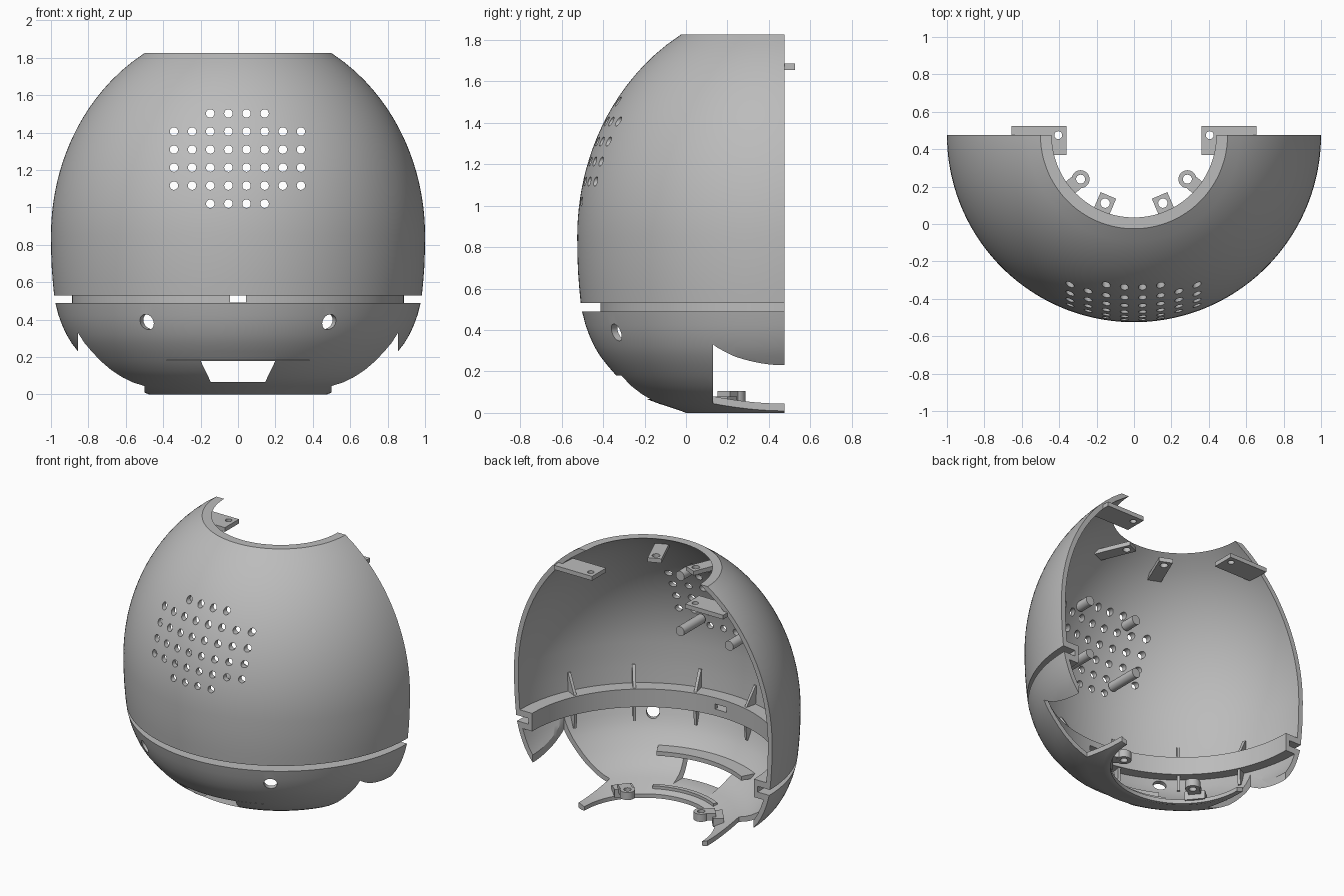
import bpy, bmesh, math
from mathutils import Matrix, Vector

if "Cube" in bpy.data.objects:
    bpy.data.objects.remove(bpy.data.objects["Cube"])

AXIS = 0.475      # y of the revolve axis, which lies in the open back plane
WALL = 0.033

grey = bpy.data.materials.new("shell grey")
grey.use_nodes = True
grey.diffuse_color = (0.5, 0.5, 0.5, 1)
grey.node_tree.nodes["Principled BSDF"].inputs["Base Color"].default_value = (0.5, 0.5, 0.5, 1)


def polar(r, deg, z):
    a = math.radians(deg)
    return Vector((r * math.cos(a), AXIS - r * math.sin(a), z))


def add_revolve(bm, section, start, end, steps):
    """Sweep a closed (radius, z) section around the axis."""
    rings = [[bm.verts.new(polar(r, start + (end - start) * i / steps, z)) for r, z in section]
             for i in range(steps + 1)]
    n = len(section)
    for a, b in zip(rings, rings[1:]):
        for i in range(n):
            j = (i + 1) % n
            bm.faces.new((a[i], a[j], b[j], b[i]))
    bm.faces.new(rings[0])
    bm.faces.new(rings[-1])


def add_box(bm, size, centre, turn=0):
    m = Matrix.Translation(centre) @ Matrix.Rotation(math.radians(turn), 4, 'Z') @ Matrix.Diagonal((*size, 1))
    bmesh.ops.create_cube(bm, size=1, matrix=m)


def add_rod(bm, radius, a, b, sides=24):
    a, b = Vector(a), Vector(b)
    m = Matrix.Translation((a + b) / 2) @ (b - a).to_track_quat('Z', 'Y').to_matrix().to_4x4()
    bmesh.ops.create_cone(bm, cap_ends=True, segments=sides, radius1=radius, radius2=radius,
                          depth=(b - a).length, matrix=m)


def finish(name, bm):
    bmesh.ops.recalc_face_normals(bm, faces=bm.faces)
    mesh = bpy.data.meshes.new(name)
    bm.to_mesh(mesh)
    bm.free()
    mesh.materials.append(grey)
    ob = bpy.data.objects.new(name, mesh)
    bpy.context.collection.objects.link(ob)
    return ob


def select(ob):
    bpy.ops.object.select_all(action='DESELECT')
    ob.select_set(True)
    bpy.context.view_layer.objects.active = ob


def smooth(ob):
    select(ob)
    bpy.ops.object.shade_smooth_by_angle(angle=math.radians(30))


def cut(ob, bm):
    cutter = finish("cutter", bm)
    cutter.hide_render = True
    mod = ob.modifiers.new("cut", 'BOOLEAN')
    mod.operation, mod.solver, mod.object = 'DIFFERENCE', 'EXACT', cutter
    select(ob)
    bpy.ops.object.modifier_apply(modifier=mod.name)
    bpy.data.objects.remove(cutter)


def offset(points):
    """Shift an upward profile inward by the wall thickness."""
    out = []
    for i, (r, z) in enumerate(points):
        p, q = points[max(i - 1, 0)], points[min(i + 1, len(points) - 1)]
        t = Vector((q[0] - p[0], q[1] - p[1])).normalized()
        out.append((r - t.y * WALL, z + t.x * WALL))
    return out


# Shell: egg profile with a channel around it, revolved through the front half
lower = [(.475, 0), (.5, .01), (.607, .045), (.66, .065), (.705, .09), (.76, .13), (.81, .178),
         (.855, .23), (.89, .275), (.917, .32), (.94, .37), (.96, .425), (.977, .49)]
upper = [(.983, .53), (.99, .6), (.996, .68), (.999, .76)]
for i in range(21):
    z = .85 + .975 * i / 20
    upper.append((math.sqrt(1 - ((z - .85) / 1.126) ** 2), z))
inner_low = [p for p in offset(lower) if p[1] < .43 and p[0] > .462]
inner_up = [p for p in offset(upper) if p[1] > .59]
section = (lower + [(.888, .49), (.888, .53)] + upper + [(.44, 1.825)] + inner_up[::-1]
           + [(.955, .573), (.86, .573), (.86, .447), (.933, .447)] + inner_low[::-1]
           + [(.455, .028), (.455, 0)])
bm = bmesh.new()
add_revolve(bm, section, 0, 180, 96)
shell = finish("shell", bm)

# Openings in the shell
bm = bmesh.new()
for row in range(6):
    for col in range(8):
        if row in (0, 5) and not 2 <= col <= 5:
            continue
        x, z = (col - 3.5) * .097 - .003, 1.02 + row * .0965
        add_rod(bm, .0225, (x, -.7, z), (x, -.1, z), 20)
for side in (-1, 1):
    a = 90 + side * 31
    add_rod(bm, .042, polar(.8, a, .40), polar(1.1, a, .375), 32)
    add_box(bm, (.355, .5, .54), (side * .6775, .38, .17))
add_box(bm, (.088, .3, .036), (0, -.4, .511))
cut(shell, bm)

bm = bmesh.new()
front = [bm.verts.new((x, -.7, z)) for x, z in ((-.145, .066), (.145, .066), (.2, .18), (-.2, .18))]
face = bm.faces.new(front)
new = bmesh.ops.extrude_face_region(bm, geom=[face])["geom"]
bmesh.ops.translate(bm, vec=(0, .7, 0), verts=[v for v in new if isinstance(v, bmesh.types.BMVert)])
cut(shell, bm)
smooth(shell)

# Gussets above and below the channel
for i in range(1, 7):
    a = 180 * i / 7
    for name, sec in (("upper_gusset", [(.87, .56), (.97, .56), (.975, .7), (.955, .7)]),
                      ("lower_gusset", [(.87, .46), (.945, .46), (.9, .34), (.88, .34)])):
        bm = bmesh.new()
        add_revolve(bm, sec, a - .6, a + .6, 1)
        finish(name, bm)

# Ledges above and below the front opening
for name, r0, r1, z0, z1 in (("upper_ledge", .7, .815, .183, .213), ("lower_lip", .5, .53, .03, .065)):
    bm = bmesh.new()
    add_revolve(bm, [(r0, z0), (r1, z0), (r1, z1), (r0, z1)], 62, 118, 24)
    smooth(finish(name, bm))

for side in (-1, 1):
    # Large screw tabs at the back edge
    bm = bmesh.new()
    add_box(bm, (.295, .155, .03), (side * .508, .4475, 1.67))
    tab = finish("back_tab", bm)
    bm = bmesh.new()
    add_rod(bm, .021, (side * .405, AXIS, 1.6), (side * .405, AXIS, 1.75))
    cut(tab, bm)
    smooth(tab)

    # Small screw tabs under the top opening
    a = 90 - side * 23
    bm = bmesh.new()
    add_box(bm, (.25, .09, .03), polar(.475, a, 1.715), -a)
    tab = finish("top_tab", bm)
    bm = bmesh.new()
    add_rod(bm, .025, polar(.395, a, 1.6), polar(.395, a, 1.8))
    cut(tab, bm)
    smooth(tab)

    # Screw bosses on the floor
    a = 90 - side * 50.5
    bm = bmesh.new()
    add_rod(bm, .048, polar(.37, a, .052), polar(.37, a, .105))
    boss = finish("floor_boss", bm)
    bm = bmesh.new()
    add_rod(bm, .024, polar(.37, a, 0), polar(.37, a, .2))
    cut(boss, bm)
    smooth(boss)
    bm = bmesh.new()
    add_box(bm, (.06, .08, .05), polar(.43, a, .08), -a)
    add_box(bm, (.07, .13, .06), polar(.475, a, .05), -a)
    finish("boss_block", bm)

    # Mounting pegs behind the hole grid
    for z, root in ((1.067, -.44), (1.455, -.31)):
        bm = bmesh.new()
        add_rod(bm, .033, (side * .19, root, z), (side * .19, -.205, z))
        smooth(finish("mounting_peg", bm))
